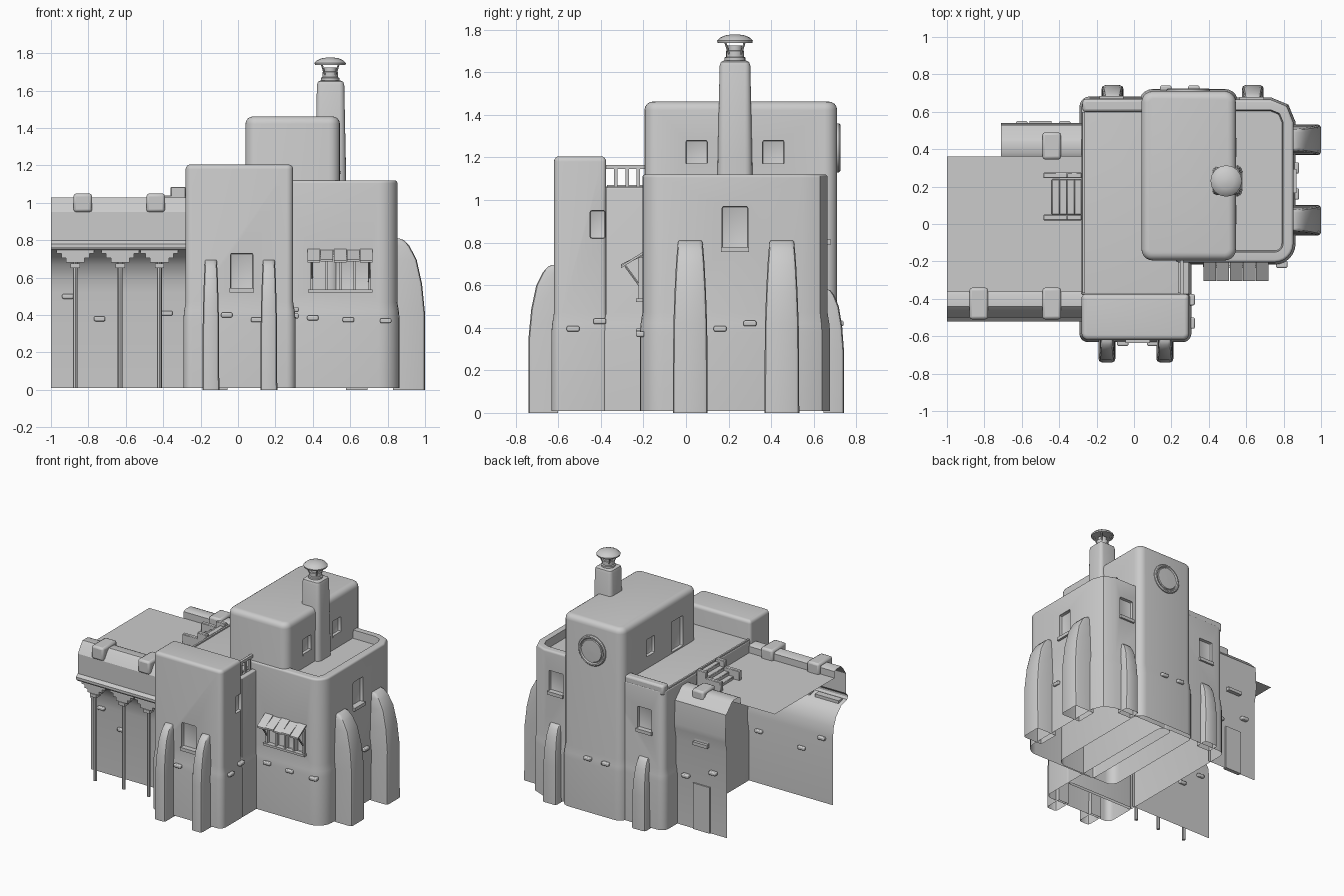
import bpy, bmesh, math
from mathutils import Matrix, Vector

def make(name, verts, faces, keep_bottom=True):
    me = bpy.data.meshes.new(name)
    me.from_pydata([tuple(v) for v in verts], [], faces)
    ob = bpy.data.objects.new(name, me)
    bpy.context.collection.objects.link(ob)
    finish(ob, keep_bottom)
    return ob

def finish(ob, keep_bottom=True):
    bm = bmesh.new()
    bm.from_mesh(ob.data)
    bmesh.ops.recalc_face_normals(bm, faces=bm.faces)
    if not keep_bottom:
        low = [f for f in bm.faces if all(v.co.z < 0.02 for v in f.verts)]
        bmesh.ops.delete(bm, geom=low, context='FACES_ONLY')
    for f in bm.faces:
        f.smooth = True
    bm.to_mesh(ob.data)
    bm.free()
    ob.data.set_sharp_from_angle(angle=math.radians(32))

def boxes(name, items):
    """One object from boxes given as (x0, x1, y0, y1, z0, z1)."""
    verts, faces = [], []
    for x0, x1, y0, y1, z0, z1 in items:
        n = len(verts)
        verts += [(x, y, z) for z in (z0, z1) for x, y in ((x0, y0), (x1, y0), (x1, y1), (x0, y1))]
        faces += [[n + i for i in q] for q in ((3, 2, 1, 0), (4, 5, 6, 7), (0, 1, 5, 4),
                                              (1, 2, 6, 5), (2, 3, 7, 6), (3, 0, 4, 7))]
    return make(name, verts, faces)

def bevel(ob, w, seg=2):
    m = ob.modifiers.new("soft_edges", 'BEVEL')
    m.width, m.segments = w, seg
    return ob

def loft(name, rings, keep_bottom=True):
    n = len(rings[0])
    faces = [[k * n + i, k * n + (i + 1) % n, (k + 1) * n + (i + 1) % n, (k + 1) * n + i]
             for k in range(len(rings) - 1) for i in range(n)]
    faces += [list(range(n))[::-1], [(len(rings) - 1) * n + i for i in range(n)]]
    return make(name, [v for r in rings for v in r], faces, keep_bottom)

def outline(x0, x1, y0, y1, radii, segs, inset, z):
    pts = []
    for k, (cx, cy, sx, sy) in enumerate(((x1, y1, -1, -1), (x0, y1, 1, -1), (x0, y0, 1, 1), (x1, y0, -1, 1))):
        r = max(radii[k] - inset, 0.004)
        px, py = cx + sx * (inset + r), cy + sy * (inset + r)
        for i in range(segs[k] + 1):
            a = math.pi / 2 * (k + i / segs[k])
            pts.append((px + r * math.cos(a), py + r * math.sin(a), z))
    return pts

def block(name, ext, h, radii, segs=(5, 5, 5, 5), soft=0.03, floor=None, cuts=()):
    """Adobe block: flared foot, rounded top, optional sunken roof, window recesses."""
    lv = [(0.01, -0.012), (0.38, -0.012), (0.42, -0.008), (0.47, 0), (h - soft, 0)]
    lv += [(h - soft * (1 - math.sin(a)), soft * (1 - math.cos(a))) for a in (0.4, 0.8, 1.2, 1.57)]
    if floor:
        lv += [(h, 0.055), (floor, 0.062)]
    ob = loft(name, [outline(*ext, radii, segs, i, z) for z, i in lv])
    if cuts:
        cutter = bevel(boxes("window_cutter", cuts), 0.008)
        cutter.hide_render = True
        m = ob.modifiers.new("recess", 'BOOLEAN')
        m.object, m.operation, m.solver = cutter, 'DIFFERENCE', 'EXACT'
        dg = bpy.context.evaluated_depsgraph_get()
        ob.data = bpy.data.meshes.new_from_object(ob.evaluated_get(dg))
        ob.modifiers.clear()
        bpy.data.objects.remove(cutter)
    finish(ob, False)
    return ob

def revolve(name, x, y, prof, n=16):
    return loft(name, [[(x + r * math.cos(2 * math.pi * i / n), y + r * math.sin(2 * math.pi * i / n), z)
                        for i in range(n)] for r, z in prof])

def rod(name, a, b, r, n=8):
    a, b = Vector(a), Vector(b)
    q = (b - a).to_track_quat('Z', 'Y')
    ring = [q @ Vector((r * math.cos(2 * math.pi * i / n), r * math.sin(2 * math.pi * i / n), 0)) for i in range(n)]
    return loft(name, [[a + p for p in ring], [b + p for p in ring]])

def sheet(name, x0, x1, prof):
    """Open wall sheet from a (y, z) profile."""
    verts = [(x, y, z) for y, z in prof for x in (x0, x1)]
    return make(name, verts, [[2 * i, 2 * i + 1, 2 * i + 3, 2 * i + 2] for i in range(len(prof) - 1)])

# Main building masses
block("front_tower", (-0.28, 0.295, -0.62, -0.375), 1.205, (0.02, 0.02, 0.035, 0.035), soft=0.025,
      cuts=[(-0.04, 0.08, -0.7, -0.595, 0.53, 0.73), (0.27, 0.4, -0.45, -0.345 - 0.035, 0.82, 0.95)])
block("middle_block", (-0.28, 0.295, -0.376, 0.67), 1.06, (0.04, 0.045, 0.004, 0.004), soft=0.008,
      cuts=[(-0.18, -0.06, 0.645, 0.75, 0.72, 0.90)])
block("tall_tower", (0.04, 0.545, -0.195, 0.71), 1.462, (0.06,) * 4, soft=0.04,
      cuts=[(0.52, 0.7, 0.0, 0.1, 1.165, 1.28), (0.52, 0.7, 0.36, 0.46, 1.165, 1.28),
            (-0.1, 0.065, 0.32, 0.42, 1.15, 1.28), (-0.1, 0.065, -0.02, 0.12, 1.07, 1.3)])
block("right_block", (0.22, 0.852, -0.205, 0.665), 1.12, (0.12, 0.02, 0.02, 0.10), segs=(2, 4, 4, 6),
      soft=0.015, floor=1.06,
      cuts=[(0.825, 1.0, 0.17, 0.29, 0.765, 0.97), (0.57, 0.69, 0.64, 0.75, 0.80, 0.97),
            (0.39, 0.71, -0.3, -0.18, 0.53, 0.72)])
bevel(boxes("terrace_parapet", [(-0.275, 0.1, 0.60, 0.668, 1.03, 1.105)]), 0.015)
boxes("terrace_edge", [(-0.275, -0.262, -0.37, 0.6, 1.05, 1.07), (0.235, 0.25, -0.37, -0.19, 1.05, 1.07)])

# Window sills and small protruding stones
boxes("window_sills", [(-0.045, 0.085, -0.635, -0.595, 0.52, 0.545), (0.825, 0.87, 0.165, 0.295, 0.755, 0.78),
                       (-0.185, -0.055, 0.645, 0.685, 0.71, 0.735), (0.565, 0.695, 0.64, 0.68, 0.79, 0.815),
                       (0.53, 0.55, 0.0, 0.1, 1.155, 1.17), (0.53, 0.55, 0.36, 0.46, 1.155, 1.17),
                       (-0.56, -0.44, 0.50, 0.55, 0.66, 0.685)])
stones = [(x, -0.632, z) for x, z in ((-0.06, 0.40), (0.10, 0.375))]
stones += [(x, -0.215, z) for x, z in ((0.40, 0.385), (0.59, 0.375), (0.79, 0.37))]
stones += [(x, -0.34, z) for x, z in ((-0.91, 0.50), (-0.74, 0.38), (-0.38, 0.41))]
stones += [(x, 0.72, 0.42) for x in (0.17, 0.32)] + [(-0.6, 0.53, 0.48), (-0.37, 0.53, 0.4)]
items = [(x - 0.03, x + 0.03, y - 0.02, y + 0.02, z - 0.013, z + 0.013) for x, y, z in stones]
items += [(x - 0.02, x + 0.02, y - 0.03, y + 0.03, z - 0.013, z + 0.013) for x, y, z in
          ((0.862, 0.16, 0.395), (0.862, 0.30, 0.42), (0.305, -0.53, 0.395), (0.305, -0.405, 0.43))]
bevel(boxes("wall_stones", items), 0.007)

# Sloping buttresses
def buttress(name, x, y, ang, h, out, w):
    rot = Matrix.Translation((x, y, 0)) @ Matrix.Rotation(ang, 4, 'Z')
    rings = []
    for fz, fo, fw in ((0, 1, 1), (0.5, 1, 0.97), (0.7, 0.9, 0.9), (0.86, 0.72, 0.82),
                       (0.95, 0.48, 0.75), (0.99, 0.28, 0.7), (1, 0.12, 0.62)):
        o, b = out * fo, w * fw
        c = min(0.018, o * 0.5)
        rings.append([rot @ Vector((u, v, fz * h)) for u, v in
                      ((b, -0.01), (b, o - c), (b - c * 0.3, o - c * 0.3), (b - c, o),
                       (c - b, o), (c * 0.3 - b, o - c * 0.3), (-b, o - c), (-b, -0.01))])
    loft(name, rings, False)

for i, x in enumerate((-0.145, 0.165)):
    buttress(f"front_buttress_{i}", x, -0.61, math.pi, 0.695, 0.13, 0.045)
for i, y in enumerate((0.02, 0.45)):
    buttress(f"right_buttress_{i}", 0.84, y, -math.pi / 2, 0.81, 0.16, 0.082)
for i, (x, h) in enumerate(((-0.115, 0.53), (0.635, 0.58))):
    buttress(f"back_buttress_{i}", x, 0.655, 0, h, 0.087, 0.058)

# Left wing: curved wall sheets, roof, merlons
sheet("front_wing_wall", -1, -0.27, [(-0.34, 0.01), (-0.34, 0.52), (-0.35, 0.6), (-0.38, 0.67), (-0.44, 0.73),
      (-0.51, 0.75), (-0.52, 0.765), (-0.52, 0.78), (-0.50, 0.80), (-0.50, 0.95), (-0.46, 1.01), (-0.44, 1.03),
      (-0.38, 1.03), (-0.36, 1.02), (-0.36, 0.97)])
sheet("back_wing_wall", -0.71, -0.27, [(0.52, 0.01), (0.52, 0.66), (0.535, 0.74), (0.54, 0.78), (0.53, 0.95),
      (0.46, 1.02), (0.44, 1.03), (0.38, 1.03), (0.36, 1.02), (0.36, 0.97)])
sheet("wing_roof", -1, -0.27, [(-0.36, 0.97), (0.36, 0.97)])
bevel(boxes("merlons", [(-0.88, -0.78, -0.51, -0.34, 0.95, 1.05), (-0.49, -0.39, -0.51, -0.34, 0.95, 1.05),
                        (-0.49, -0.39, 0.345, 0.49, 0.96, 1.05)]), 0.015)
boxes("back_door", [(-0.57, -0.43, 0.50, 0.53, 0.01, 0.36), (-0.56, -0.44, 0.51, 0.528, 0.68, 0.83)])

# Stairs from wing roof up to terrace
steps = [(-0.44 + 0.04 * i, -0.28, 0.05, 0.24, 0.96, 0.99 + 0.025 * i) for i in range(4)]
bevel(boxes("stairs", steps + [(-0.485, -0.28, y, y + 0.03, 0.96, 1.04) for y in (0.02, 0.245)]
            + [(-0.36, -0.28, y, y + 0.03, 1.03, 1.085) for y in (0.02, 0.245)]), 0.004, 1)

# Porch posts with stepped corbels
for i, x in enumerate((-0.87, -0.63, -0.42)):
    rod(f"porch_post_{i}", (x, -0.475, 0.01), (x, -0.475, 0.68), 0.013)
    boxes(f"corbel_{i}", [(x - w, x + w, -0.50, -0.45, z, z + 0.025) for w, z in
                          ((0.1, 0.73), (0.075, 0.705), (0.05, 0.68), (0.025, 0.652))])

# Terrace railing
boxes("railing", [(0.245, 0.265, -0.38, -0.19, 1.145, 1.165), (0.245, 0.265, -0.38, -0.19, 1.05, 1.062)]
      + [(0.247, 0.263, y - 0.008, y + 0.008, 1.05, 1.15) for y in (-0.33, -0.275, -0.225)])

# Shuttered window with slatted awning
fr = [(0.375, 0.72, -0.235, -0.2, 0.52, 0.537), (0.385, 0.71, -0.225, -0.2, 0.71, 0.73)]
fr += [(x - 0.007, x + 0.007, -0.222, -0.18, 0.53, 0.72) for x in (0.395, 0.475, 0.55, 0.625, 0.705)]
boxes("window_frame", fr)
for i in range(5):
    x0, d = 0.372 + 0.07 * i, (0.006 if i % 2 else 0)
    slat = [(x0, -0.2, 0.745 - d), (x0 + 0.067, -0.2, 0.745 - d), (x0 + 0.067, -0.305, 0.68 + d), (x0, -0.305, 0.68 + d)]
    loft(f"awning_slat_{i}", [slat, [(x, y, z + 0.012) for x, y, z in slat]])
for i, x in enumerate((0.395, 0.70)):
    rod(f"awning_brace_{i}", (x, -0.205, 0.58), (x, -0.285, 0.69), 0.006, 6)

# Chimney with vented cap
loft("chimney", [outline(0.422, 0.568, 0.158, 0.302, (0.025,) * 4, (4,) * 4, i, z) for z, i in
                 ((1.05, -0.012), (1.2, -0.009), (1.63, 0), (1.648, 0.006), (1.655, 0.022))])
revolve("chimney_neck", 0.493, 0.23, [(0.05, 1.65), (0.05, 1.668), (0.042, 1.672), (0.042, 1.70), (0.034, 1.702), (0.034, 1.725)])
for i in range(4):
    a = math.pi / 2 * i + math.pi / 4
    c, s = math.cos(a), math.sin(a)
    rod(f"cap_strut_{i}", (0.493 + 0.04 * c, 0.23 + 0.04 * s, 1.685), (0.493 + 0.068 * c, 0.23 + 0.068 * s, 1.75), 0.005, 6)
revolve("chimney_cap", 0.493, 0.23, [(0.05, 1.742), (0.082, 1.738), (0.084, 1.748), (0.07, 1.762), (0.045, 1.773), (0.01, 1.778)])

# Round vent on the back of the tall tower
disc = revolve("round_vent", 0, 0, [(0.115, -0.03), (0.115, 0.008), (0.108, 0.015), (0.098, 0.015),
                                    (0.092, 0.006), (0.086, 0.006), (0.082, 0.012), (0.01, 0.014)], 28)
disc.data.transform(Matrix.Translation((0.29, 0.71, 1.245)) @ Matrix.Rotation(-math.pi / 2, 4, 'X'))
